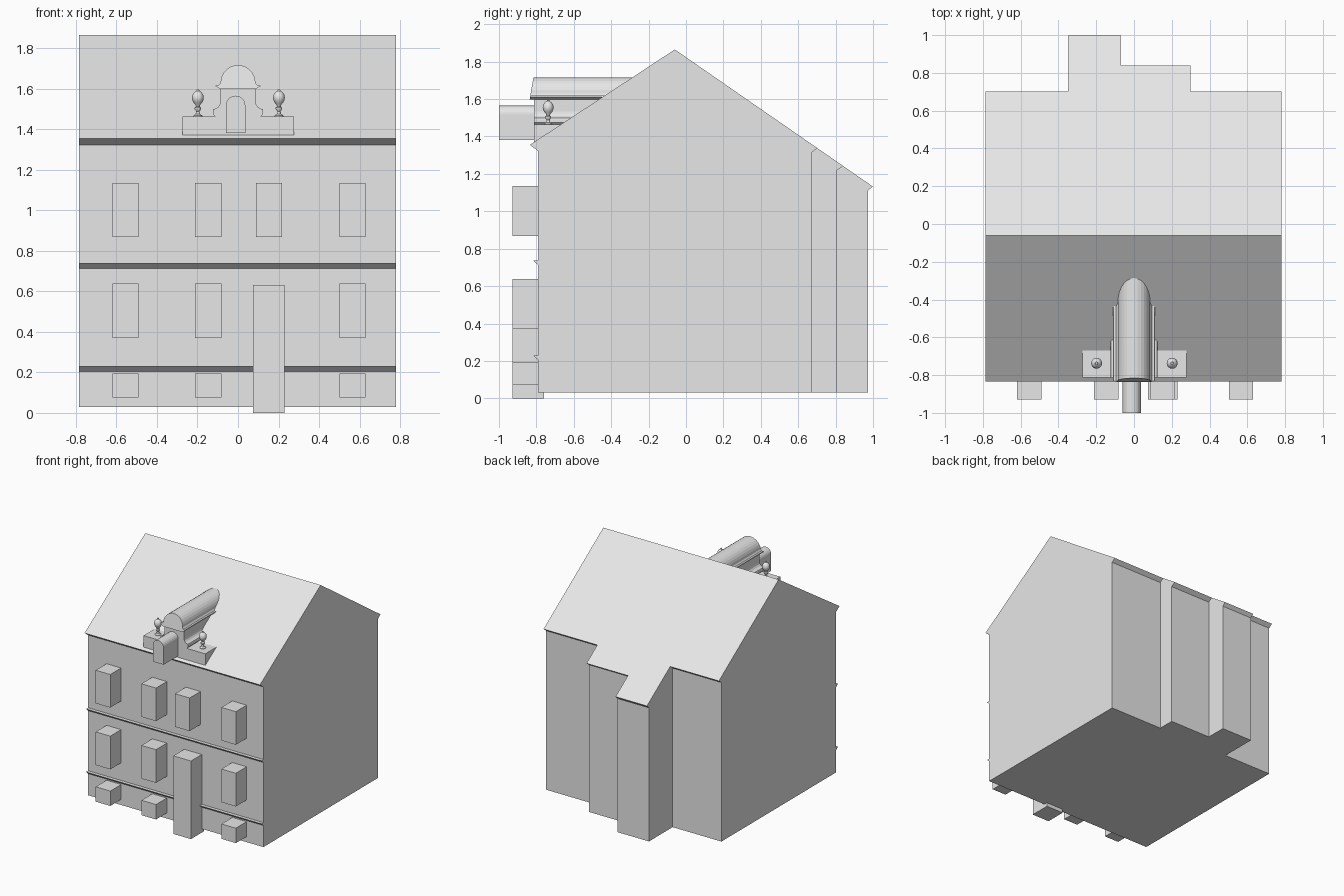
import bpy, bmesh, math
from mathutils import Vector

if "Cube" in bpy.data.objects:
    bpy.data.objects.remove(bpy.data.objects["Cube"])

stone = bpy.data.materials.new("light grey stone")
stone.diffuse_color = (0.8, 0.8, 0.8, 1)
stone.use_nodes = True
stone.node_tree.nodes["Principled BSDF"].inputs["Base Color"].default_value = stone.diffuse_color


def finish(name, bm):
    bmesh.ops.remove_doubles(bm, verts=bm.verts, dist=1e-5)
    bmesh.ops.recalc_face_normals(bm, faces=bm.faces)
    me = bpy.data.meshes.new(name)
    bm.to_mesh(me)
    bm.free()
    me.materials.append(stone)
    ob = bpy.data.objects.new(name, me)
    bpy.context.collection.objects.link(ob)
    return ob


def add_face(bm, pts):
    return bm.faces.new([bm.verts.new(p) for p in pts])


def loft(name, a, b):
    """Closed solid between two matching outlines."""
    bm = bmesh.new()
    add_face(bm, a)
    add_face(bm, b)
    n = len(a)
    for i in range(n):
        j = (i + 1) % n
        add_face(bm, [a[i], a[j], b[j], b[i]])
    return finish(name, bm)


def box(name, x0, x1, y0, y1, z0, z1):
    pts = [(x0, z0), (x1, z0), (x1, z1), (x0, z1)]
    return loft(name, [(x, y0, z) for x, z in pts], [(x, y1, z) for x, z in pts])


RIDGE_Y, RIDGE_Z, EAVE_Y, EAVE_Z = -0.06, 1.865, -0.835, 1.355
WALL_Y, FLOOR, LEFT, RIGHT = -0.79, 0.03, -0.785, 0.78
BACK_SLOPE = (1.865 - 1.135) / (0.995 - RIDGE_Y)


def roof_y(z):
    """Where the front roof slope reaches height z."""
    return EAVE_Y + (z - EAVE_Z) * (RIDGE_Y - EAVE_Y) / (RIDGE_Z - EAVE_Z)


# House body with its roof: strips of different depth along x
def back_points(wall, tip):
    z = RIDGE_Z - BACK_SLOPE * (tip - RIDGE_Y)
    return [(tip, z), (wall, z - 0.025), (wall, FLOOR)]


front = [(WALL_Y, FLOOR), (WALL_Y, 1.322), (EAVE_Y, EAVE_Z), (RIDGE_Y, RIDGE_Z)]
strips = [(LEFT, -0.35, 0.67, 0.702), (-0.35, -0.07, 0.972, 0.998),
          (-0.07, 0.30, 0.805, 0.84), (0.30, RIGHT, 0.67, 0.702)]
bm = bmesh.new()
previous = None
for x0, x1, wall, tip in strips:
    back = back_points(wall, tip)
    prof = front + back
    for i in range(len(prof)):
        (ya, za), (yb, zb) = prof[i], prof[(i + 1) % len(prof)]
        add_face(bm, [(x0, ya, za), (x1, ya, za), (x1, yb, zb), (x0, yb, zb)])
    side = prof if previous is None else previous + back[::-1]
    add_face(bm, [(x0, y, z) for y, z in side])
    previous = back
add_face(bm, [(RIGHT, y, z) for y, z in front + previous])
finish("house_body", bm)

# Facade ledges
for label, z in (("lower", 0.228), ("upper", 0.736)):
    tri = [(WALL_Y + 0.005, z), (WALL_Y - 0.027, z), (WALL_Y + 0.005, z - 0.028)]
    loft(label + "_ledge", [(LEFT, *p) for p in tri], [(RIGHT, *p) for p in tri])

# Projecting window blocks and door
columns = [(-0.62, -0.49), (-0.212, -0.082), (0.088, 0.218), (0.502, 0.63)]
rows = [("cellar", 0.075, 0.195, (0, 1, 3)),
        ("ground", 0.37, 0.638, (0, 1, 3)),
        ("upper", 0.868, 1.135, (0, 1, 2, 3))]
for label, z0, z1, used in rows:
    for c in used:
        box(f"{label}_window_{c + 1}", *columns[c], -0.928, -0.785, z0, z1)
box("front_door", 0.073, 0.23, -0.928, -0.76, 0.0, 0.63)


def dormer_part(name, outline, front_y):
    """Extrude an xz outline from front_y back until it meets the roof."""
    a = [(x, front_y(z), z) for x, z in outline]
    b = [(x, max(roof_y(z) + 0.005, front_y(z) + 0.01), z) for x, z in outline]
    return loft(name, a, b)


def mirrored(half):
    """Left-right symmetric outline from its right half, bottom to top."""
    return half + [(-x, z) for x, z in reversed(half) if x > 1e-6]


# Dormer: parapet base, body with hollow shoulders, curved roof
dormer_part("dormer_base", [(-0.273, 1.37), (0.277, 1.37), (0.277, 1.463), (-0.273, 1.463)],
            lambda z: -0.813)
shoulder = [(0.122 - 0.034 * math.sin(t), 1.533 - 0.034 * math.cos(t))
            for t in [k * math.pi / 8 for k in range(5)]]
body = [(0.112, 1.40), (0.112, 1.463), (0.124, 1.475), (0.124, 1.492)] + shoulder + [(0.088, 1.605)]
dormer_part("dormer_body", mirrored(body), lambda z: -0.813)
arch = [(0.086 * math.cos(k * math.pi / 14), 1.63 + 0.086 * math.sin(k * math.pi / 14))
        for k in range(8)]
vault = [(0.085, 1.597), (0.111, 1.612), (0.109, 1.618), (0.094, 1.618)] + arch
dormer_part("dormer_roof", mirrored(vault), lambda z: -0.836 + (z - 1.597) * 0.17)

# Arched dormer window block
cx, r = -0.012, 0.048
win = [(cx + r, 1.382)] + [(cx + r * math.cos(k * math.pi / 12), 1.517 + r * math.sin(k * math.pi / 12))
                           for k in range(13)] + [(cx - r, 1.382)]
loft("dormer_window", [(x, -1.0, z) for x, z in win], [(x, -0.80, z) for x, z in win])

# Turned finials on the parapet
profile = [(0.022, 1.458), (0.022, 1.467), (0.011, 1.475), (0.008, 1.488), (0.016, 1.499),
           (0.016, 1.506), (0.009, 1.512), (0.013, 1.522), (0.022, 1.532), (0.028, 1.546),
           (0.029, 1.557), (0.026, 1.571), (0.017, 1.583), (0.008, 1.589), (0.006, 1.596)]
for label, x in (("left", -0.198), ("right", 0.202)):
    bm = bmesh.new()
    rings = [[Vector((x + rad * math.cos(k * math.pi / 8), -0.737 + rad * math.sin(k * math.pi / 8), z))
              for k in range(16)] for rad, z in profile]
    for lo, hi in zip(rings, rings[1:]):
        for k in range(16):
            j = (k + 1) % 16
            add_face(bm, [lo[k], lo[j], hi[j], hi[k]])
    add_face(bm, rings[0])
    add_face(bm, rings[-1])
    ob = finish(label + "_finial", bm)
    bpy.ops.object.select_all(action='DESELECT')
    ob.select_set(True)
    bpy.context.view_layer.objects.active = ob
    bpy.ops.object.shade_smooth_by_angle(angle=math.radians(40))
